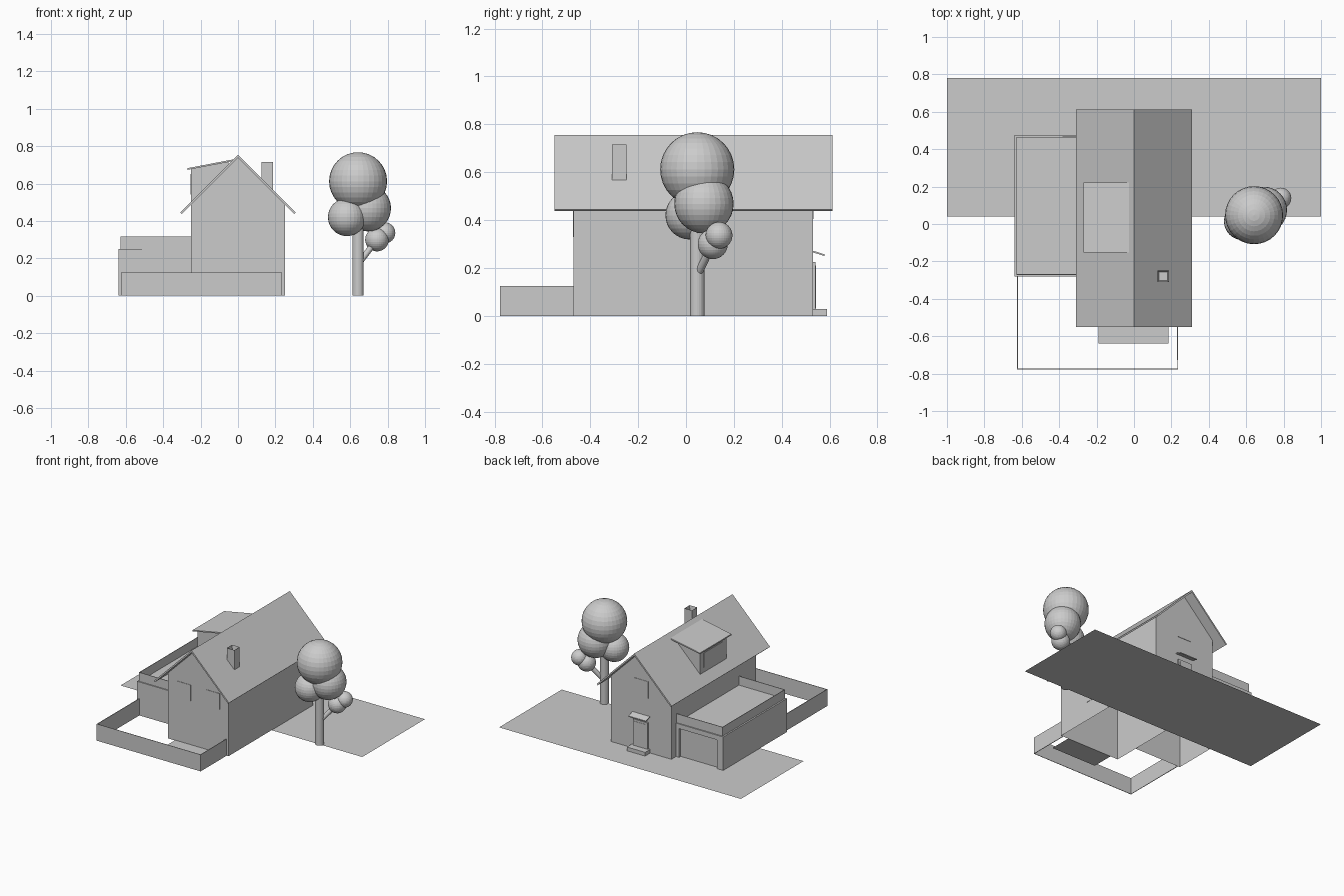
import bpy, bmesh, math
from mathutils import Vector

if "Cube" in bpy.data.objects:
    bpy.data.objects.remove(bpy.data.objects["Cube"])

grey = bpy.data.materials.new("light grey")
grey.diffuse_color = (0.6, 0.6, 0.6, 1)
grey.use_nodes = True
grey.node_tree.nodes["Principled BSDF"].inputs["Base Color"].default_value = grey.diffuse_color


def finish(bm, name):
    mesh = bpy.data.meshes.new(name)
    bm.to_mesh(mesh)
    bm.free()
    mesh.materials.append(grey)
    ob = bpy.data.objects.new(name, mesh)
    bpy.context.collection.objects.link(ob)
    return ob


def prism(name, pts, axis, a, b, drop=None):
    """Extrude a profile (yz for axis x, xz for axis y, xy for axis z); drop removes faces by normal."""
    bm = bmesh.new()
    place = {"x": lambda p, t: (t, p[0], p[1]),
             "y": lambda p, t: (p[0], t, p[1]),
             "z": lambda p, t: (p[0], p[1], t)}[axis]
    lo = [bm.verts.new(place(p, a)) for p in pts]
    hi = [bm.verts.new(place(p, b)) for p in pts]
    bm.faces.new(lo)
    bm.faces.new(hi)
    n = len(pts)
    for i in range(n):
        j = (i + 1) % n
        bm.faces.new((lo[i], lo[j], hi[j], hi[i]))
    bmesh.ops.recalc_face_normals(bm, faces=bm.faces)
    if drop:
        gone = [f for f in bm.faces if drop(f.normal)]
        bmesh.ops.delete(bm, geom=gone, context="FACES")
    return finish(bm, name)


def box(name, x0, x1, y0, y1, z0, z1, drop=None):
    return prism(name, [(x0, y0), (x1, y0), (x1, y1), (x0, y1)], "z", z0, z1, drop)


def plane(name, x0, x1, y0, y1, z):
    bm = bmesh.new()
    bm.faces.new([bm.verts.new(c) for c in ((x0, y0, z), (x1, y0, z), (x1, y1, z), (x0, y1, z))])
    return finish(bm, name)


def ribbon(name, path, z0, z1):
    """Thin upright wall along a plan path."""
    bm = bmesh.new()
    cols = [(bm.verts.new((x, y, z0)), bm.verts.new((x, y, z1))) for x, y in path]
    for p, q in zip(cols, cols[1:]):
        bm.faces.new((p[0], q[0], q[1], p[1]))
    ob = finish(bm, name)
    mod = ob.modifiers.new("thickness", "SOLIDIFY")
    mod.thickness = 0.005
    return ob


def ball(name, c, r):
    bm = bmesh.new()
    bmesh.ops.create_uvsphere(bm, u_segments=32, v_segments=16, radius=r)
    bmesh.ops.translate(bm, vec=c, verts=bm.verts)
    return finish(bm, name)


def rod(name, a, b, r):
    a, b = Vector(a), Vector(b)
    bm = bmesh.new()
    bmesh.ops.create_cone(bm, cap_ends=True, segments=24, radius1=r, radius2=r, depth=(b - a).length)
    bm.transform((b - a).to_track_quat("Z", "Y").to_matrix().to_4x4())
    bmesh.ops.translate(bm, vec=(a + b) / 2, verts=bm.verts)
    return finish(bm, name)


# ground and patio
plane("driveway", -1, 1, 0.04, 0.78, 0)
plane("patio", -0.19, 0.185, -0.64, -0.47, 0.003)

# house walls, open below and under the roof
prism("house_walls", [(-0.25, 0), (0.25, 0), (0.25, 0.49), (0, 0.74), (-0.25, 0.49)],
      "y", -0.47, 0.53, lambda n: abs(n.z) > 0.5)

# main roof
prism("roof", [(-0.31, 0.445), (0, 0.755), (0.31, 0.445), (0.302, 0.437), (0, 0.739), (-0.302, 0.437)],
      "y", -0.55, 0.612)

# dormer with lean-to roof
prism("dormer", [(-0.25, 0.49), (-0.25, 0.677), (-0.05, 0.715), (-0.05, 0.69)], "y", -0.12, 0.19,
      lambda n: n.z < -0.5)
prism("dormer_roof", [(-0.27, 0.673), (-0.27, 0.682), (-0.02, 0.73), (-0.02, 0.721)], "y", -0.152, 0.222)
box("dormer_window", -0.253, -0.25, -0.08, 0.15, 0.54, 0.65)

# chimney with hollow top
chimney = box("chimney", 0.125, 0.187, -0.31, -0.248, 0.54, 0.715)
bm = bmesh.new()
bm.from_mesh(chimney.data)
top = [f for f in bm.faces if f.normal.z > 0.5]
bmesh.ops.inset_region(bm, faces=top, thickness=0.011)
bmesh.ops.translate(bm, vec=(0, 0, -0.05), verts=top[0].verts)
bm.to_mesh(chimney.data)
bm.free()

# garage with recessed door and flat roof behind a parapet
box("garage", -0.64, -0.25, -0.28, 0.455, 0, 0.25, lambda n: n.z < -0.5)
box("garage_post_outer", -0.64, -0.59, 0.455, 0.475, 0, 0.25)
box("garage_post_inner", -0.275, -0.25, 0.455, 0.475, 0, 0.25)
box("garage_lintel", -0.59, -0.275, 0.455, 0.475, 0.215, 0.25)
ribbon("garage_parapet", [(-0.25, -0.268), (-0.625, -0.268), (-0.625, 0.462), (-0.25, 0.462)], 0.25, 0.317)

# garden wall
ribbon("garden_wall", [(-0.625, -0.28), (-0.625, -0.777), (0.235, -0.777), (0.235, -0.47)], 0, 0.125)

# entrance at the back
box("door_frame", -0.06, 0.06, 0.53, 0.541, 0, 0.225)
box("door", -0.045, 0.045, 0.541, 0.543, 0.03, 0.21)
box("door_step", -0.075, 0.075, 0.53, 0.59, 0, 0.028)
prism("door_canopy", [(0.53, 0.265), (0.53, 0.272), (0.578, 0.257), (0.578, 0.25)], "x", -0.072, 0.072)

# flush windows
box("back_window", -0.06, 0.06, 0.53, 0.533, 0.405, 0.53)
for i, x in enumerate((-0.12, 0.12)):
    box(f"front_window_{i}", x - 0.06, x + 0.06, -0.473, -0.47, 0.33, 0.45)
box("side_window", 0.25, 0.252, -0.2, -0.1, 0.14, 0.4)

# tree
rod("tree_trunk", (0.642, 0.047, 0), (0.642, 0.047, 0.55), 0.03)
rod("tree_branch", (0.64, 0.045, 0.165), (0.743, 0.112, 0.3), 0.016)
crown = [((0.642, 0.047, 0.612), 0.155), ((0.582, 0.015, 0.42), 0.101), ((0.694, 0.075, 0.468), 0.124),
         ((0.743, 0.112, 0.3), 0.063), ((0.785, 0.138, 0.336), 0.056)]
for i, (c, r) in enumerate(crown):
    ball(f"foliage_{i}", c, r)
